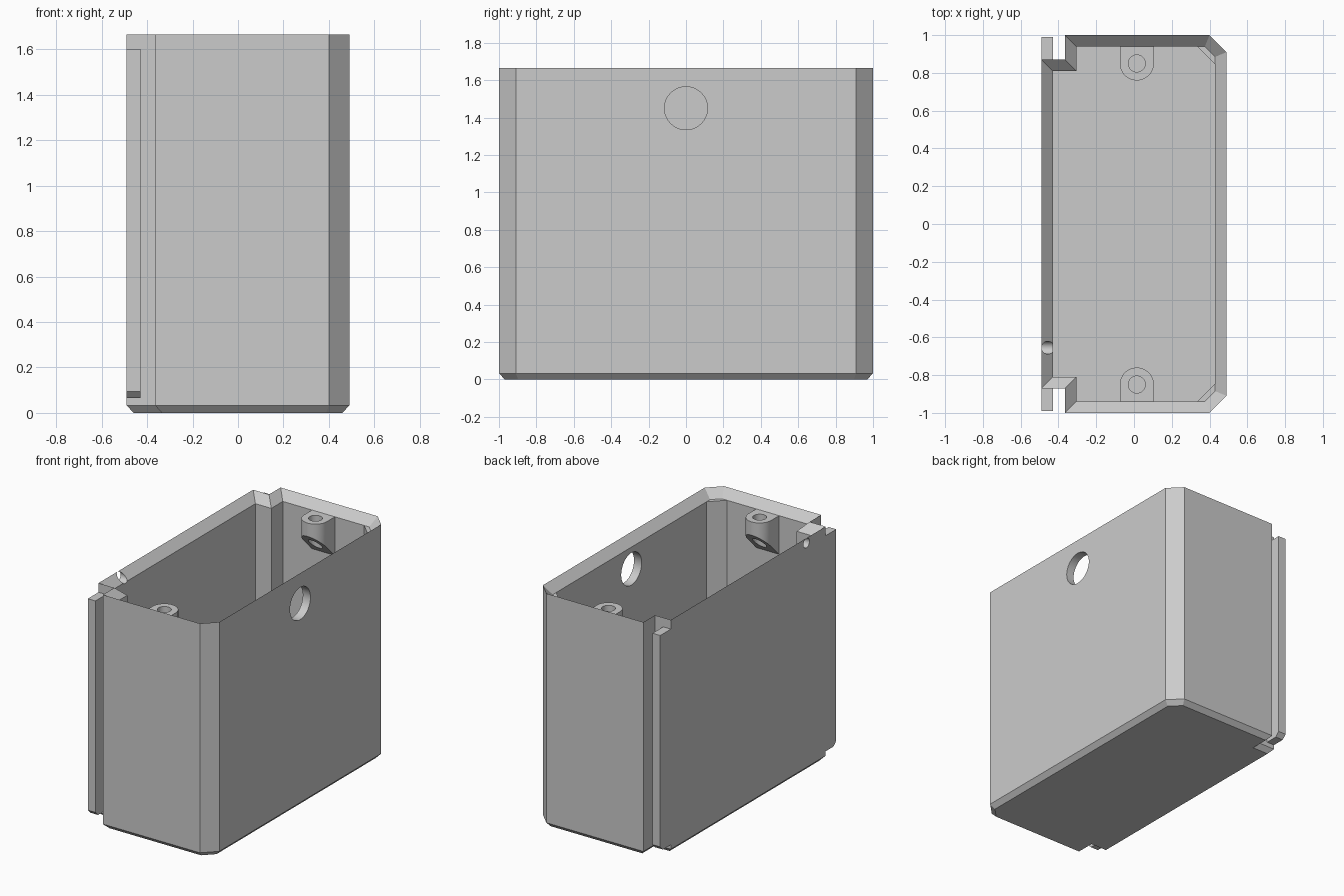
import bpy
import bmesh
from math import pi, sin, cos
from mathutils import Vector, Matrix

cube = bpy.data.objects.get("Cube")
if cube:
    bpy.data.objects.remove(cube, do_unlink=True)

HEIGHT, WALL, RIM_LOW = 1.665, 0.06, 1.605

grey = bpy.data.materials.new("plain grey")
grey.use_nodes = True
colour = (0.6, 0.6, 0.6, 1)
grey.diffuse_color = colour
grey.node_tree.nodes["Principled BSDF"].inputs["Base Color"].default_value = colour


def loft(name, rings, closed=False):
    """Skin rings of equal length; cap the ends, or join last to first."""
    bm = bmesh.new()
    loops = [[bm.verts.new(p) for p in ring] for ring in rings]
    pairs = list(zip(loops, loops[1:]))
    if closed:
        pairs.append((loops[-1], loops[0]))
    else:
        bm.faces.new(loops[0])
        bm.faces.new(loops[-1])
    for a, b in pairs:
        for i in range(len(a)):
            j = (i + 1) % len(a)
            bm.faces.new((a[i], a[j], b[j], b[i]))
    bmesh.ops.remove_doubles(bm, verts=bm.verts, dist=1e-5)
    bmesh.ops.recalc_face_normals(bm, faces=bm.faces)
    mesh = bpy.data.meshes.new(name)
    bm.to_mesh(mesh)
    bm.free()
    obj = bpy.data.objects.new(name, mesh)
    bpy.context.collection.objects.link(obj)
    mesh.materials.append(grey)
    return obj


def activate(obj):
    bpy.ops.object.select_all(action="DESELECT")
    obj.select_set(True)
    bpy.context.view_layer.objects.active = obj


def outline(inset, z, corner=0.0):
    """Box outline with notched left and chamfered right corners, moved inward."""
    half = [(-0.49, -0.87), (-0.365, -0.87), (-0.365, -1), (0.4, -1), (0.49, -0.91)]
    pts = [Vector(p) for p in half + [(x, -y) for x, y in reversed(half)]]
    n = len(pts)
    lines = []
    for i in range(n):
        d = (pts[(i + 1) % n] - pts[i]).normalized()
        normal = Vector((-d.y, d.x))
        slanted = min(abs(d.x), abs(d.y)) > 0.1
        shift = inset + (corner if slanted else 0)
        lines.append((normal, normal.dot(pts[i]) + shift))
    ring = []
    for i in range(n):
        (a, p), (b, q) = lines[i - 1], lines[i]
        det = a.x * b.y - a.y * b.x
        ring.append(((p * b.y - q * a.y) / det, (a.x * q - b.x * p) / det, z))
    return ring


def drill(target, x, y, z, radius):
    """Cut a round hole along x."""
    turn = Matrix.Translation((x, y, z)) @ Matrix.Rotation(pi / 2, 4, "Y")
    rings = [[turn @ Vector((radius * cos(t * pi / 24), radius * sin(t * pi / 24), h))
              for t in range(48)] for h in (-0.15, 0.15)]
    cutter = loft("cutter", rings)
    cutter.hide_render = True
    mod = target.modifiers.new("hole", "BOOLEAN")
    mod.operation, mod.solver, mod.object = "DIFFERENCE", "EXACT", cutter
    activate(target)
    bpy.ops.object.modifier_apply(modifier=mod.name)
    bpy.data.objects.remove(cutter, do_unlink=True)


# Open box: chamfered base, walls, sloping rim, corner ledges, cavity
body = loft("box_body", [
    outline(0.031, 0),
    outline(0, 0.033),
    outline(0, HEIGHT),
    outline(WALL, RIM_LOW),
    outline(WALL, RIM_LOW, 0.028),
    outline(WALL, WALL, 0.028),
])
drill(body, 0.46, 0, 1.45, 0.115)
drill(body, -0.46, -0.655, 1.63, 0.034)
parts = [body]

for side, label in ((-1, "front"), (1, "back")):
    # Flange beside the slot
    profile = [(0.87, 0.065), (0.96, 0.065), (0.99, 0.095), (0.99, 1.6), (0.87, 1.6)]
    parts.append(loft(label + "_flange",
                      [[(x, side * y, z) for y, z in profile] for x in (-0.49, -0.43)]))

    # Screw boss with a round nose, flat back and slanted underside
    def boss_ring(radius, top, d_shape):
        ring = []
        for k in range(48):
            c, s = cos(k * pi / 24), sin(k * pi / 24)
            r = radius / max(abs(c), abs(s)) if d_shape and s > 0 else radius
            y = 0.85 + r * s
            ring.append((0.015 + r * c, side * y, RIM_LOW if top else 2.27 - y))
        return ring

    parts.append(loft(label + "_screw_boss", [
        boss_ring(0.09, True, True), boss_ring(0.045, True, False),
        boss_ring(0.045, False, False), boss_ring(0.09, False, True)], closed=True))

for part in parts:
    activate(part)
    bpy.ops.object.shade_smooth_by_angle(angle=pi / 7)
